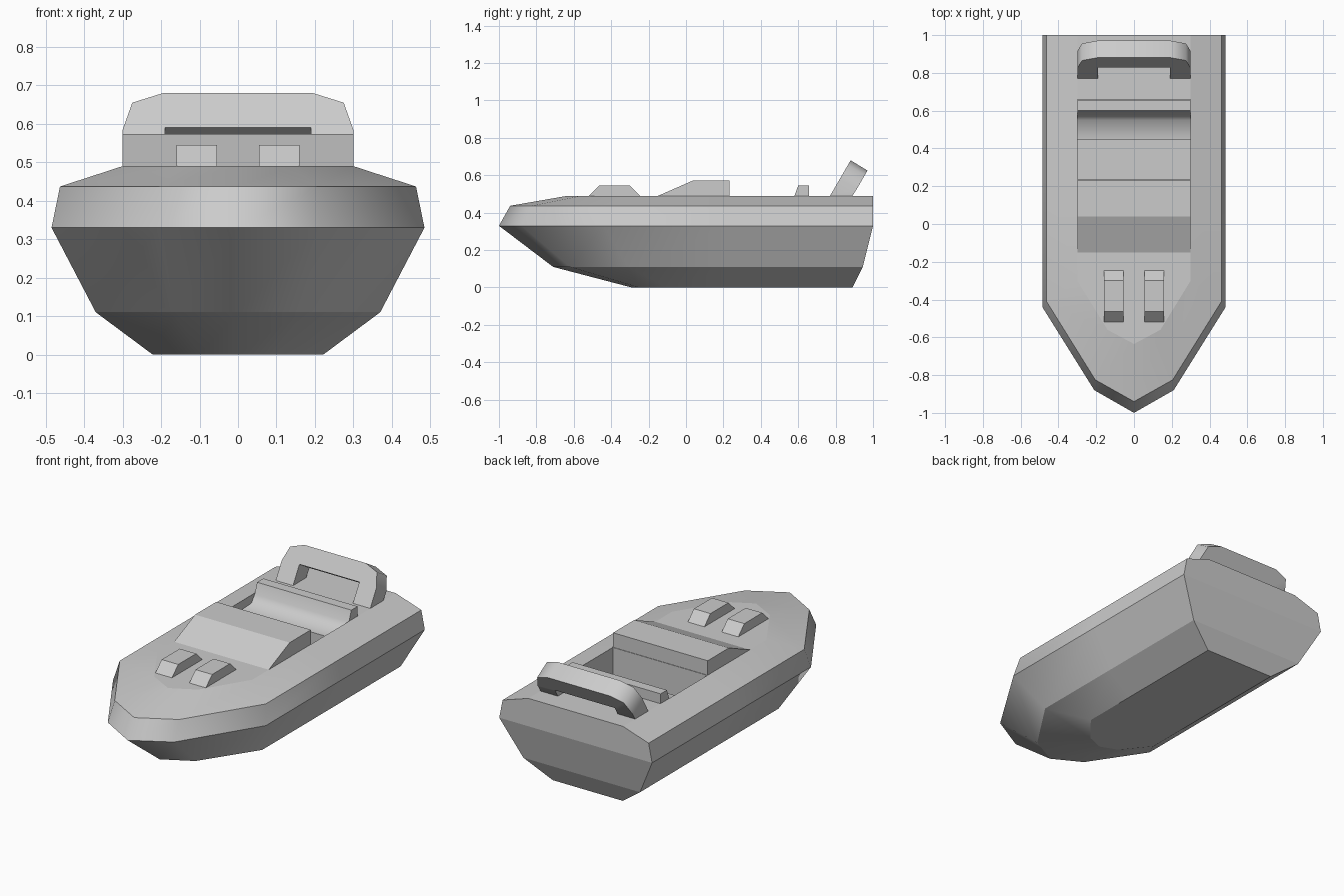
import bpy, bmesh, math

if "Cube" in bpy.data.objects:
    bpy.data.objects.remove(bpy.data.objects["Cube"])

DECK, FLOOR = 0.49, 0.22
HOLE_F, HOLE_B = 0.235, 0.66


def finish(bm, name):
    bmesh.ops.recalc_face_normals(bm, faces=bm.faces)
    me = bpy.data.meshes.new(name)
    bm.to_mesh(me)
    bm.free()
    ob = bpy.data.objects.new(name, me)
    bpy.context.collection.objects.link(ob)
    return ob


def loft(front, back, name):
    """Solid between two matching outlines."""
    bm = bmesh.new()
    a = [bm.verts.new(p) for p in front]
    b = [bm.verts.new(p) for p in back]
    bm.faces.new(a)
    bm.faces.new(b[::-1])
    for i in range(len(a)):
        j = (i + 1) % len(a)
        bm.faces.new((a[i], b[i], b[j], a[j]))
    return finish(bm, name)


def prism(profile, x0, x1, name):
    """Side profile (y, z) extruded across x."""
    return loft([(x0, y, z) for y, z in profile],
                [(x1, y, z) for y, z in profile], name)


def smooth(ob, degrees):
    bpy.ops.object.select_all(action='DESELECT')
    ob.select_set(True)
    bpy.context.view_layer.objects.active = ob
    bpy.ops.object.shade_smooth_by_angle(angle=math.radians(degrees))


# Hull levels: height, bow tip y, bow shoulder (x, y), side corner (x, y), stern y
levels = [
    (0.00, -0.29, (0.10, -0.25), (0.222, -0.10), 0.89),
    (0.11, -0.71, (0.165, -0.62), (0.37, -0.31), 0.945),
    (0.33, -1.00, (0.21, -0.88), (0.485, -0.44), 1.0),
    (0.437, -0.94, (0.205, -0.825), (0.463, -0.41), 1.0),
    (DECK, -0.635, (0.14, -0.56), (0.30, -0.30), 1.0),
]
bm = bmesh.new()
rings = []
for z, tip, sh, co, stern in levels:
    half = [sh, co, (co[0], HOLE_F), (co[0], HOLE_B), (co[0], stern)]
    pts = [(-x, y) for x, y in half[::-1]] + [(0, tip)] + half
    rings.append([bm.verts.new((x, y, z)) for x, y in pts])
for lo, hi in zip(rings, rings[1:]):
    n = len(lo)
    for i in range(n):
        j = (i + 1) % n
        bm.faces.new((lo[i], lo[j], hi[j], hi[i]))
bm.faces.new(rings[0])

# Deck around the open cockpit, then the cockpit tub
top = rings[-1]
bm.faces.new(top[2:9])
bm.faces.new((top[0], top[1], top[9], top[10]))
rim = [top[1], top[2], top[8], top[9]]
tub = [bm.verts.new((v.co.x, v.co.y, FLOOR)) for v in rim]
for i in range(4):
    j = (i + 1) % 4
    bm.faces.new((rim[i], rim[j], tub[j], tub[i]))
bm.faces.new(tub)

# Smooth round the bow, crisp along the chines, stern and cockpit
for f in bm.faces:
    f.smooth = True
for e in bm.edges:
    a, b = (v.co for v in e.verts)
    e.smooth = (abs(a.z - b.z) > 0.001 and max(a.y, b.y) < 0.8
                and min(a.z, b.z) != tub[0].co.z)
finish(bm, "hull")

# Windscreen cowl ahead of the cockpit
prism([(-0.15, DECK), (0.04, 0.573), (0.232, 0.573), (0.232, DECK - 0.02),
       (-0.10, DECK - 0.02)], -0.30, 0.30, "windscreen_cowl")

# Bench seat with backrest
seat = prism([(0.445, FLOOR), (0.445, 0.44), (0.55, 0.445), (0.578, 0.485),
              (0.60, 0.545), (0.657, 0.545), (0.657, FLOOR)],
             -0.299, 0.299, "bench_seat")
smooth(seat, 56)

# Pair of foredeck vents
vent = [(-0.52, DECK), (-0.463, 0.545), (-0.30, 0.545), (-0.245, DECK),
        (-0.26, 0.46), (-0.50, 0.46)]
for side, label in ((1, "left"), (-1, "right")):
    prism(vent, side * 0.055, side * 0.16, "vent_" + label)

# Raked roll bar over the stern
half = [(0.19, DECK), (0.30, DECK), (0.30, 0.585), (0.275, 0.655), (0.195, 0.68)]
inner = (0.19, 0.59)
arch = half + [(-x, z) for x, z in half[::-1]] + [(-inner[0], inner[1]), inner]
front, back = [], []
for x, z in arch:
    y = 0.77 + (z - DECK) * 0.58
    front.append((x, y, z))
    back.append((x, y + 0.12, z) if z == DECK else (x, y + 0.09, z - 0.055))
smooth(loft(front, back, "roll_bar"), 60)
